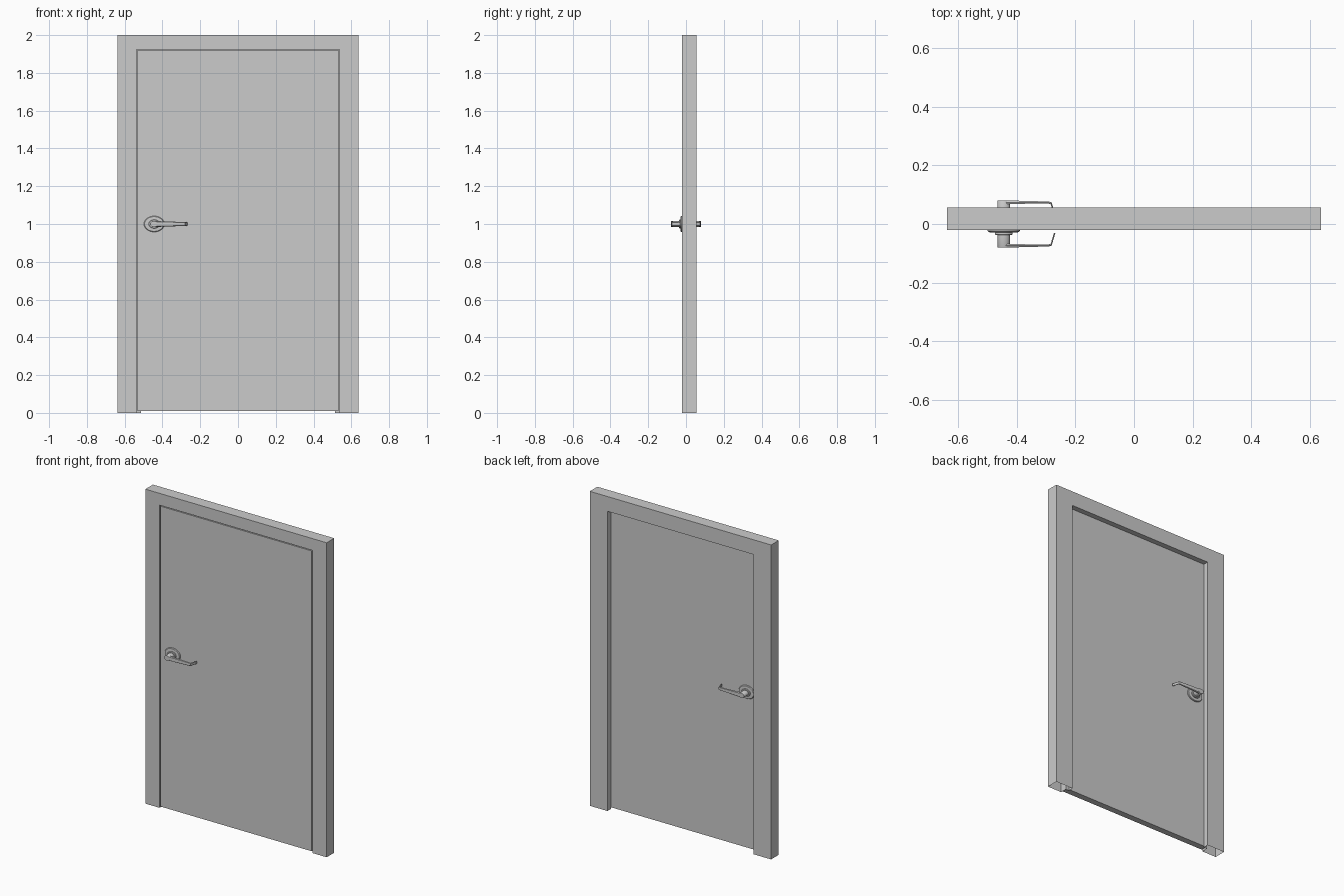
import bpy, bmesh, math

if "Cube" in bpy.data.objects:
    bpy.data.objects.remove(bpy.data.objects["Cube"])

STRETCH = 1.3          # the handle parts are wider in x than in z
HX, HZ = -0.444, 1.0   # handle centre


def finish(name, bm, smooth=False, mirror_y=False):
    bmesh.ops.recalc_face_normals(bm, faces=bm.faces)
    mesh = bpy.data.meshes.new(name)
    bm.to_mesh(mesh)
    bm.free()
    ob = bpy.data.objects.new(name, mesh)
    bpy.context.collection.objects.link(ob)
    if mirror_y:
        mod = ob.modifiers.new("both_sides", 'MIRROR')
        mod.use_axis = (False, True, False)
    if smooth:
        bpy.ops.object.select_all(action='DESELECT')
        ob.select_set(True)
        bpy.context.view_layer.objects.active = ob
        bpy.ops.object.shade_smooth_by_angle(angle=math.radians(35))
    return ob


def loft(bm, rings, closed=True, caps=True):
    """Join rings of points with quads, optionally capping the ends."""
    rows = [[bm.verts.new(p) for p in ring] for ring in rings]
    n = len(rows[0])
    for a, b in zip(rows, rows[1:]):
        for i in range(n):
            j = (i + 1) % n
            bm.faces.new((a[i], a[j], b[j], b[i]))
    if caps:
        bm.faces.new(rows[0])
        bm.faces.new(rows[-1])


def disc(name, profile, segments=32):
    """Oval turned part along y from (radius, y) pairs."""
    bm = bmesh.new()
    rings = []
    for r, y in profile:
        rings.append([(HX + STRETCH * r * math.cos(t), y, HZ + r * math.sin(t))
                      for t in (2 * math.pi * k / segments for k in range(segments))])
    loft(bm, rings)
    return finish(name, bm, smooth=True, mirror_y=True)


# Frame: rebated hollow profile swept up one jamb, across the head and down
profile = [(0.638, -0.02, 2.0), (0.538, -0.02, 1.925), (0.538, 0.022, 1.925),
           (0.514, 0.022, 1.906), (0.514, 0.056, 1.906), (0.638, 0.056, 2.0)]
bm = bmesh.new()
loft(bm, [[(s * x, y, z if top else 0) for x, y, z in profile]
          for s, top in ((-1, 0), (-1, 1), (1, 1), (1, 0))], caps=False)
finish("door_frame", bm)

# Door leaf, flush with the front of the frame
bm = bmesh.new()
bmesh.ops.create_cube(bm, size=1)
for v in bm.verts:
    v.co = (v.co.x * 1.064, v.co.y * 0.04, 0.965 + v.co.z * 1.91)
finish("door_leaf", bm)

# Handle rose and hub, mirrored to the back
disc("handle_rose", [(0.042, -0.019), (0.042, -0.024), (0.039, -0.028),
                     (0.023, -0.029), (0.023, -0.035), (0.021, -0.037)])
disc("handle_hub", [(0.016, -0.034), (0.016, -0.079), (0.0155, -0.08)])

# Lever: tapered flat bar with a tip returning towards the door
# each row: outer x, outer y, inner x, inner y, half height
bar = [(-0.444, -0.080, -0.444, -0.068, 0.0158),
       (-0.375, -0.079, -0.375, -0.069, 0.0135),
       (-0.292, -0.0765, -0.292, -0.0695, 0.0105),
       (-0.281, -0.0745, -0.284, -0.068, 0.010),
       (-0.268, -0.031, -0.273, -0.030, 0.009)]
bm = bmesh.new()
loft(bm, [[(ox, oy, HZ - h * 0.75), (ox, oy, HZ + h * 0.75),
           ((ox + ix) / 2, (oy + iy) / 2, HZ + h), (ix, iy, HZ + h * 0.85),
           (ix, iy, HZ - h * 0.85), ((ox + ix) / 2, (oy + iy) / 2, HZ - h)]
          for ox, oy, ix, iy, h in bar])
finish("handle_lever", bm, smooth=True, mirror_y=True)
